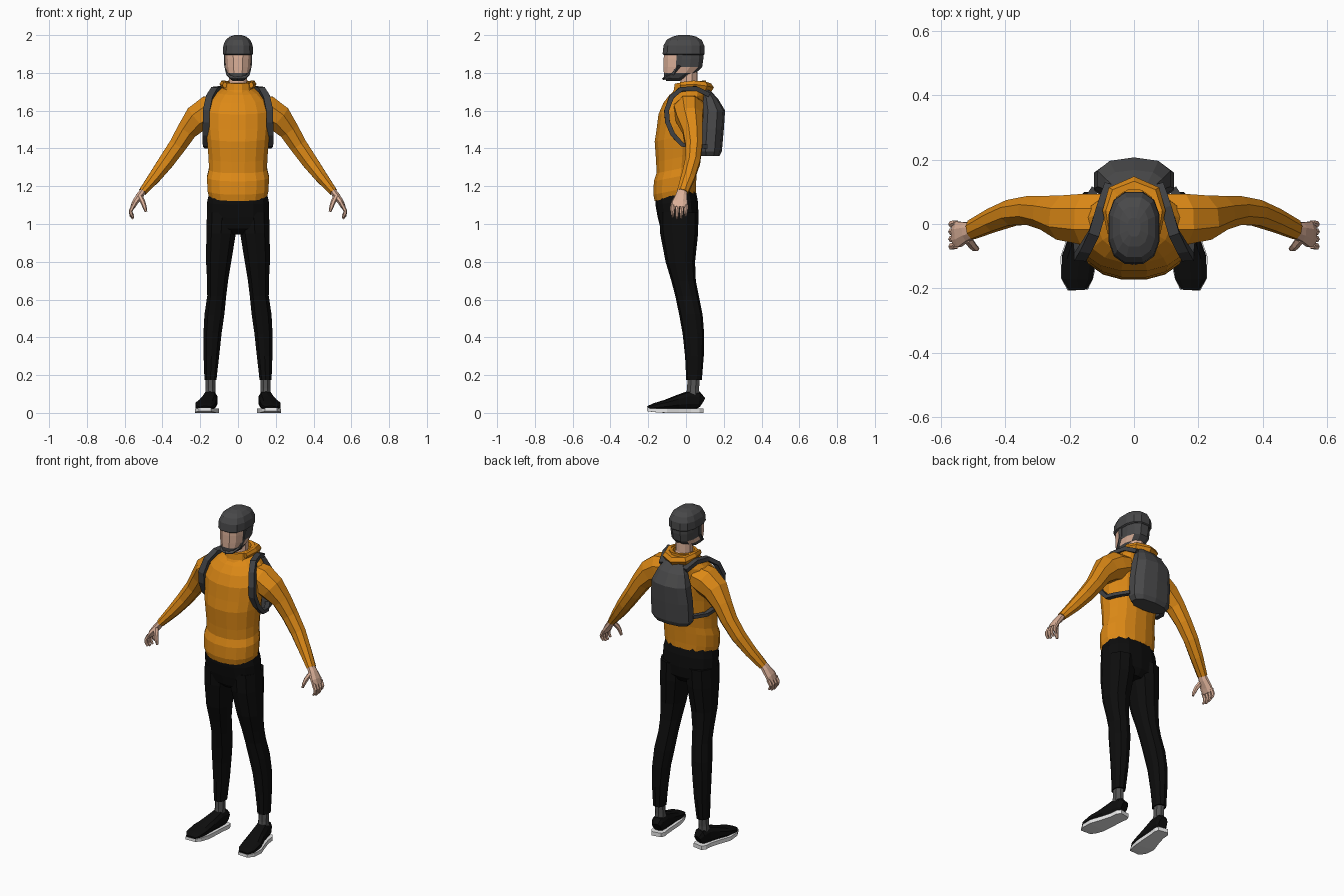
import bpy, bmesh, math
from mathutils import Vector


def material(name, rgb):
    m = bpy.data.materials.new(name)
    m.diffuse_color = (*rgb, 1)
    return m


ORANGE = material("orange_cloth", (0.72, 0.25, 0.008))
BLACK = material("black_cloth", (0.004, 0.004, 0.004))
GREY = material("dark_grey", (0.065, 0.065, 0.067))
STRAP = material("strap_grey", (0.05, 0.052, 0.056))
SOCK = material("sock_grey", (0.09, 0.09, 0.09))
SKIN = material("skin", (0.72, 0.44, 0.32))
WHITE = material("sole_white", (0.8, 0.8, 0.8))


def loft(name, sections, mats, n, p=2.0, mirror=False, tilt=0.0, rule=None):
    """Skin rounded sections (centre, half axis u, half axis v) and cap both ends."""
    bm = bmesh.new()
    rings = []
    for c, u, v in sections:
        ring = []
        for i in range(n):
            a = 2 * math.pi * (i + 0.5) / n
            s, t = (math.copysign(abs(f) ** (2 / p), f) for f in (math.cos(a), math.sin(a)))
            q = c + u * s + v * t
            q.z += tilt * q.y
            ring.append(bm.verts.new(q))
        rings.append(ring)
    for a, b in zip(rings, rings[1:]):
        for i in range(n):
            j = (i + 1) % n
            bm.faces.new((a[i], a[j], b[j], b[i]))
    bm.faces.new(rings[0])
    bm.faces.new(rings[-1])
    bmesh.ops.recalc_face_normals(bm, faces=bm.faces)
    if rule:
        for f in bm.faces:
            f.material_index = rule(f.calc_center_median())
    me = bpy.data.meshes.new(name)
    bm.to_mesh(me)
    bm.free()
    for m in mats:
        me.materials.append(m)
    ob = bpy.data.objects.new(name, me)
    bpy.context.collection.objects.link(ob)
    if mirror:
        ob.modifiers.new("Mirror", 'MIRROR').use_axis = (True, False, False)
    return ob


def stack(name, rows, mat, n=12, **kw):
    """Horizontal sections given as (z, x0, x1, y0, y1)."""
    secs = [(Vector(((x0 + x1) / 2, (y0 + y1) / 2, z)),
             Vector(((x1 - x0) / 2, 0, 0)), Vector((0, (y1 - y0) / 2, 0)))
            for z, x0, x1, y0, y1 in rows]
    return loft(name, secs, mat if isinstance(mat, list) else [mat], n, **kw)


def sym(rows):
    return [(z, -r, r, y0, y1) for z, r, y0, y1 in rows]


def tube(name, rows, ref, mat, n=8, **kw):
    """Sections across a path, rows (x, y, z, half size along ref, other half size)."""
    pts = [Vector(r[:3]) for r in rows]
    secs = []
    for i, r in enumerate(rows):
        t = (pts[min(i + 1, len(pts) - 1)] - pts[max(i - 1, 0)]).normalized()
        u = Vector(ref)
        u = (u - t * u.dot(t)).normalized()
        secs.append((pts[i], u * r[3], t.cross(u) * r[4]))
    return loft(name, secs, [mat], n, **kw)


# Sweater body, hem lower at the front
stack("sweater_body", sym([
    (1.155, .155, -.168, .055), (1.19, .164, -.175, .055), (1.26, .167, -.172, .058),
    (1.30, .157, -.158, .06), (1.36, .158, -.160, .068), (1.47, .168, -.168, .08),
    (1.53, .175, -.158, .088), (1.61, .178, -.148, .098), (1.665, .155, -.122, .105),
    (1.70, .115, -.09, .105), (1.72, .07, -.06, .10)]), ORANGE, n=16, p=2.2, tilt=.2)

# Collar and folded hood
stack("collar", sym([
    (1.68, .095, -.09, .115), (1.715, .08, -.068, .11), (1.75, .076, -.062, .11),
    (1.75, .056, -.045, .09), (1.70, .05, -.04, .08)]), ORANGE, n=12, tilt=.1)
tube("hood", [(-.07, -.03, 1.735, .018, .012), (-.078, .04, 1.74, .022, .02),
              (-.06, .095, 1.73, .026, .026), (0, .118, 1.722, .026, .03),
              (.06, .095, 1.73, .026, .026), (.078, .04, 1.74, .022, .02),
              (.07, -.03, 1.735, .018, .012)], (0, 0, 1), ORANGE, n=6)

# Sleeves
tube("sleeve", [(.09, .015, 1.62, .085, .07), (.15, .015, 1.60, .085, .088),
                (.215, .02, 1.56, .075, .078), (.27, .035, 1.495, .057, .058),
                (.32, .042, 1.415, .048, .05), (.38, .035, 1.33, .043, .045),
                (.44, .012, 1.25, .039, .036), (.505, -.018, 1.17, .032, .023)],
     (0, 1, 0), ORANGE, mirror=True)

# Hands: palm, four fingers and a thumb
tube("palm", [(.495, -.018, 1.185, .026, .018), (.52, -.024, 1.15, .032, .02),
              (.545, -.032, 1.115, .043, .017), (.558, -.034, 1.088, .042, .013)],
     (0, 1, 0), SKIN, mirror=True)
for i in range(4):
    y, drop = -.067 + .023 * i, (.008, 0, .003, .014)[i]
    tube(f"finger_{i + 1}", [(.553, y, 1.10, .011, .011), (.568, y - .003, 1.07, .011, .01),
                             (.566, y - .004, 1.045 + drop, .009, .009),
                             (.555, y - .004, 1.028 + drop, .006, .006)],
         (0, 1, 0), SKIN, n=6, mirror=True)
tube("thumb", [(.518, -.045, 1.145, .016, .014), (.503, -.066, 1.115, .013, .013),
               (.494, -.075, 1.088, .011, .011), (.487, -.077, 1.065, .007, .007)],
     (0, 1, 0), SKIN, n=6, mirror=True)

# Trousers
stack("trouser_seat", sym([
    (.955, .09, -.10, .035), (.99, .150, -.135, .062), (1.05, .168, -.150, .066),
    (1.12, .167, -.162, .062), (1.17, .155, -.164, .052)]), BLACK, n=14, p=2.3, tilt=.1)
stack("trouser_leg", [
    (1.06, .0, .168, -.14, .066), (.95, .008, .171, -.137, .064), (.80, .033, .172, -.108, .048),
    (.70, .050, .166, -.078, .052), (.62, .060, .165, -.057, .068), (.52, .070, .180, -.036, .088),
    (.42, .085, .185, -.018, .096), (.30, .098, .184, -.005, .094), (.20, .110, .180, 0, .086),
    (.175, .112, .180, 0, .084)], BLACK, n=10, p=2.3, mirror=True)

# Socks and shoes, toes turned outward
stack("sock", [(.08, .115, .178, -.005, .075), (.13, .117, .174, .003, .072),
               (.19, .118, .174, .006, .076)], SOCK, n=8, mirror=True)
tube("shoe", [(.138, .084, .055, .024, .03), (.142, .066, .066, .036, .045),
              (.147, .02, .068, .038, .05), (.158, -.045, .056, .046, .038),
              (.172, -.11, .043, .055, .026), (.177, -.17, .034, .05, .017),
              (.175, -.203, .028, .03, .008)], (1, 0, 0), BLACK, n=10, p=2.6, mirror=True)
tube("shoe_sole", [(.138, .087, .012, .03, .012), (.142, .065, .012, .042, .012),
                   (.147, .02, .012, .041, .012), (.158, -.045, .012, .049, .012),
                   (.172, -.11, .012, .058, .012), (.177, -.17, .014, .05, .01),
                   (.175, -.205, .017, .032, .008)],
     (1, 0, 0), WHITE, n=4, p=50, mirror=True)

# Neck, and head with face, dark beard and dark hair
stack("neck", sym([(1.69, .062, -.045, .085), (1.75, .05, -.03, .062),
                   (1.84, .05, -.02, .06)]), SKIN, n=10)


def head_colour(c):
    if c.z < 1.79 or c.z > 1.91:
        return 1
    if c.y < -.045:
        return 0
    return 0 if c.z < 1.825 and c.y < .05 else 1


stack("head", sym([
    (1.757, .028, -.105, -.035), (1.772, .048, -.117, .0), (1.80, .060, -.120, .055),
    (1.83, .068, -.121, .088), (1.875, .071, -.121, .095), (1.93, .072, -.118, .095)]),
    [SKIN, GREY], n=12, p=2.6, rule=head_colour)
tube("beard_strap", [(.0, -.117, 1.772, .014, .008), (.034, -.108, 1.776, .013, .008),
                     (.054, -.07, 1.795, .013, .009), (.065, -.035, 1.84, .013, .009),
                     (.069, -.03, 1.91, .016, .009)], (0, 1, 1), GREY, n=4, mirror=True)

# Cap
stack("cap", sym([
    (1.895, .074, -.120, .097), (1.90, .082, -.127, .102), (1.945, .080, -.122, .100),
    (1.975, .067, -.105, .085), (1.992, .045, -.072, .055), (2.0, .02, -.04, .02)]),
    GREY, n=12, p=2.6)

# Backpack
stack("backpack", sym([
    (1.36, .112, .075, .178), (1.385, .130, .065, .190), (1.50, .130, .07, .200),
    (1.60, .118, .075, .207), (1.665, .092, .08, .168), (1.71, .06, .085, .125)]),
    GREY, n=10, p=2.4)

# Shoulder straps running over the shoulder and back under the arm
tube("shoulder_strap", [
    (.075, .12, 1.685, .024, .017), (.10, .05, 1.718, .024, .017), (.125, -.03, 1.712, .024, .017),
    (.152, -.078, 1.67, .025, .018), (.168, -.103, 1.60, .026, .018),
    (.168, -.098, 1.54, .026, .018), (.172, -.07, 1.475, .024, .018),
    (.172, -.02, 1.42, .02, .016), (.165, .04, 1.41, .018, .014),
    (.12, .11, 1.41, .018, .014)], (1, 0, 0), STRAP, n=4, mirror=True)
